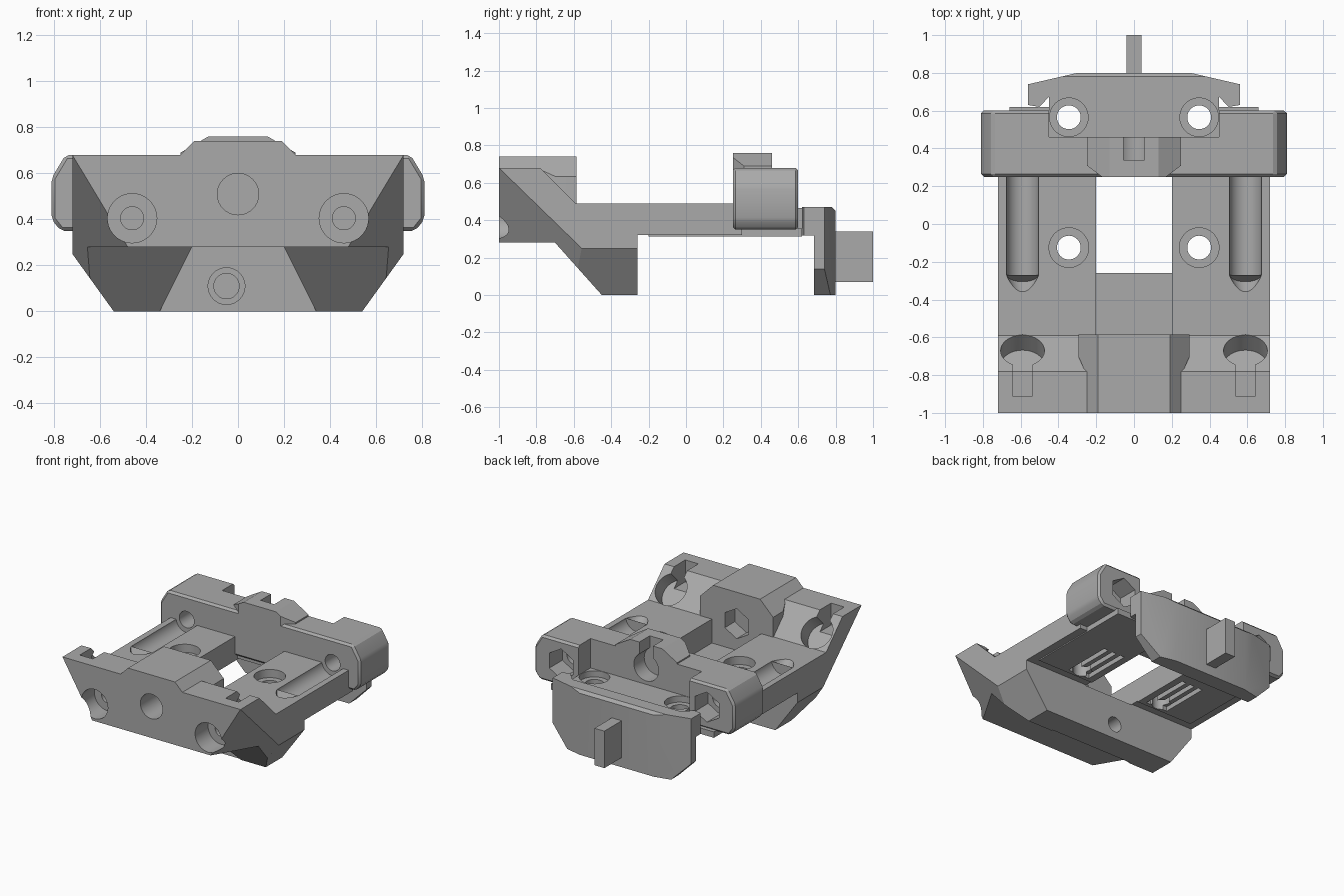
import bpy, bmesh, math
from mathutils import Vector

if "Cube" in bpy.data.objects:
    bpy.data.objects.remove(bpy.data.objects["Cube"])

grey = bpy.data.materials.new("plain grey")
grey.use_nodes = True
grey.diffuse_color = (0.4, 0.4, 0.4, 1)
grey.node_tree.nodes["Principled BSDF"].inputs["Base Color"].default_value = grey.diffuse_color


def finish(name, bm):
    bmesh.ops.recalc_face_normals(bm, faces=bm.faces)
    mesh = bpy.data.meshes.new(name)
    bm.to_mesh(mesh)
    bm.free()
    mesh.materials.append(grey)
    obj = bpy.data.objects.new(name, mesh)
    bpy.context.collection.objects.link(obj)
    return obj


def prism(name, points, axis, a, b, planes=()):
    """Extrude a 2D outline along an axis, then trim it with (point, normal) planes."""
    place = {"x": lambda u, v, w: (w, u, v), "y": lambda u, v, w: (u, w, v),
             "z": lambda u, v, w: (u, v, w)}[axis]
    bm = bmesh.new()
    face = bm.faces.new([bm.verts.new(place(u, v, a)) for u, v in points])
    ext = bmesh.ops.extrude_face_region(bm, geom=[face])
    shift = Vector(place(0, 0, b - a))
    for v in ext["geom"]:
        if isinstance(v, bmesh.types.BMVert):
            v.co += shift
    bmesh.ops.recalc_face_normals(bm, faces=bm.faces)
    for co, no in planes:
        geom = bm.verts[:] + bm.edges[:] + bm.faces[:]
        bmesh.ops.bisect_plane(bm, geom=geom, plane_co=co, plane_no=no, clear_outer=True)
        bmesh.ops.holes_fill(bm, edges=[e for e in bm.edges if e.is_boundary], sides=0)
    return finish(name, bm)


def box(name, x, y, z):
    return prism(name, [(x[0], y[0]), (x[1], y[0]), (x[1], y[1]), (x[0], y[1])], "z", *z)


def cyl(name, start, end, r, sides=40, r2=None):
    start, end = Vector(start), Vector(end)
    bm = bmesh.new()
    bmesh.ops.create_cone(bm, cap_ends=True, segments=sides, radius1=r,
                          radius2=r if r2 is None else r2, depth=(end - start).length)
    turn = Vector((0, 0, 1)).rotation_difference(end - start).to_matrix()
    for v in bm.verts:
        v.co = turn @ v.co + (start + end) / 2
    return finish(name, bm)


def bake(obj):
    dg = bpy.context.evaluated_depsgraph_get()
    mesh = bpy.data.meshes.new_from_object(obj.evaluated_get(dg))
    obj.modifiers.clear()
    obj.data = mesh


def bevel(obj, width):
    mod = obj.modifiers.new("edge", "BEVEL")
    mod.width, mod.segments, mod.limit_method = width, 1, "ANGLE"
    bake(obj)


def cut(targets, cutters):
    for c in cutters:
        for t in targets:
            mod = t.modifiers.new("cut", "BOOLEAN")
            mod.operation, mod.solver, mod.object = "DIFFERENCE", "EXACT", c
            bake(t)
        bpy.data.objects.remove(c)


def mirror(points):
    """Complete a right-hand half outline with its left-hand half."""
    return points + [(-u, v) for u, v in reversed(points)]


# Main body: front wall, sloped foot and deck, with trimmed corners
trims = []
for s in (1, -1):
    trims += [((s * 0.72, -1, 0.68), (s * 0.176, -0.103, -0.106)),
              ((s * 0.72, 0, 0.25), (s * 0.25, 0, -0.18))]
body = prism("main_body", [(-1, 0.28), (-1, 0.68), (-0.78, 0.68), (-0.59, 0.49), (0.3, 0.49),
                           (0.3, 0.32), (-0.26, 0.32), (-0.26, 0), (-0.45, 0), (-0.7, 0.28)],
             "x", -0.72, 0.72, trims)

# Front nut block with slanted shoulders
shoulders = [((s * 0.25, 0, 0.68), (s, 0, 1)) for s in (1, -1)]
nut_block = prism("front_nut_block",
                  mirror([(0.25, -1), (0.25, -0.8), (0.295, -0.7), (0.295, -0.585)]),
                  "z", 0.32, 0.74, shoulders)

# Rear beam with its hump
beam = prism("rear_beam", mirror([(0.77, 0.35), (0.81, 0.4), (0.81, 0.58), (0.75, 0.68)]),
             "y", 0.25, 0.6)
bevel(beam, 0.015)
hump = prism("beam_hump", mirror([(0.17, 0.25), (0.25, 0.31), (0.25, 0.465)]), "z", 0.6, 0.76,
             [((s * 0.25, 0, 0.69), (s * 0.07, 0, 0.12)) for s in (1, -1)])

# Rear flange, plate and tab
flange = box("rear_flange", (-0.45, 0.45), (0.28, 0.74), (0.32, 0.465))
plate = prism("rear_plate", mirror([(0.44, 0.685), (0.5, 0.62), (0.56, 0.63), (0.56, 0.74),
                                    (0.3, 0.8)]), "z", 0, 0.47,
              [((s * 0.56, 0, 0.14), (s * 0.14, 0, -0.14)) for s in (1, -1)] +
              [((0, 0.8, 0.45), (0, 1, 1))])
box("rear_tab", (-0.04, 0.04), (0.78, 1), (0.07, 0.34))
cut([plate], [box("c", (-0.6, 0.6), (0.5, 0.685), (-0.1, 0.318))])

# Underside rails carrying the belt grooves
rails = []
for s, side in ((1, "left"), (-1, "right")):
    xs = sorted((s * 0.2, s * 0.66))
    rail = box(side + "_under_rail", xs, (-0.2, 0.62), (0.312, 0.355))
    cut([rail, body], [box("c", (s * x - 0.018, s * x + 0.018), (-0.17, 0.2), (0.2, 0.345))
                       for x in (0.27, 0.34, 0.41)])
    rails.append(rail)

# Central window, foot recess and foot screw hole
cut([body], [
    box("c", (-0.2, 0.2), (-0.258, 0.6), (0.1, 0.8)),
    box("c", (-0.2, 0.2), (-0.585, -0.2), (0.315, 0.8)),
    prism("c", mirror([(0.35, -0.02), (0.2, 0.279)]), "y", -1.1, -0.44),
    cyl("c", (-0.05, -0.5, 0.11), (-0.05, -0.38, 0.11), 0.08),
    cyl("c", (-0.05, -0.5, 0.11), (-0.05, -0.1, 0.11), 0.055)])

# Front centre bore and the hexagonal nut pocket behind it
cut([body, nut_block], [
    cyl("c", (0, -1.1, 0.51), (0, -0.8, 0.51), 0.09),
    cyl("c", (0, -0.7, 0.51), (0, -0.5, 0.51), 0.11, 6)])

# Rear recess and open ring in the beam
cut([beam, hump], [
    box("c", (-0.45, 0.45), (0.46, 0.7), (0.465, 0.9)),
    cyl("c", (0, 0.34, 0.59), (0, 0.6, 0.59), 0.1),
    box("c", (-0.055, 0.055), (0.34, 0.6), (0.6, 0.9))])

for s in (1, -1):
    x = s * 0.59
    # Counterbored front screws
    cut([body], [cyl("c", (s * 0.46, -1.1, 0.405), (s * 0.46, -0.85, 0.405), 0.107),
                 cyl("c", (s * 0.46, -1.1, 0.405), (s * 0.46, -0.6, 0.405), 0.05)])
    # Keyhole pockets in the slope and rod channels in the deck
    cut([body], [cyl("c", (x, -0.75, 0.49), (x, -0.5, 0.74), 0.116),
                 box("c", (x - 0.053, x + 0.053), (-0.91, -0.67), (0.52, 0.9)),
                 cyl("c", (x, -0.27, 0.5), (x, 0.4, 0.5), 0.086),
                 cyl("c", (x, -0.34, 0.54), (x, -0.265, 0.5), 0.05, r2=0.086)])
    # Rod holes and hexagonal pockets in the beam
    cut([beam, body], [cyl("c", (x, 0.1, 0.51), (x, 0.7, 0.51), 0.06),
                       cyl("c", (x, 0.45, 0.51), (x, 0.7, 0.51), 0.11, 6)])
    # Vertical screw holes
    cut([body, beam, flange] + rails, [
        cyl("c", (s * 0.345, -0.125, 0.2), (s * 0.345, -0.125, 0.6), 0.063),
        cyl("c", (s * 0.345, -0.125, 0.43), (s * 0.345, -0.125, 0.6), 0.105),
        cyl("c", (s * 0.345, 0.565, 0.2), (s * 0.345, 0.565, 0.8), 0.063),
        cyl("c", (s * 0.345, 0.565, 0.42), (s * 0.345, 0.565, 0.8), 0.102)])

# Smooth the round bores, keep the edges sharp
bpy.ops.object.select_all(action="DESELECT")
for obj in bpy.context.collection.objects:
    if obj.type == "MESH":
        obj.select_set(True)
        bpy.context.view_layer.objects.active = obj
bpy.ops.object.shade_smooth_by_angle(angle=math.radians(25))
